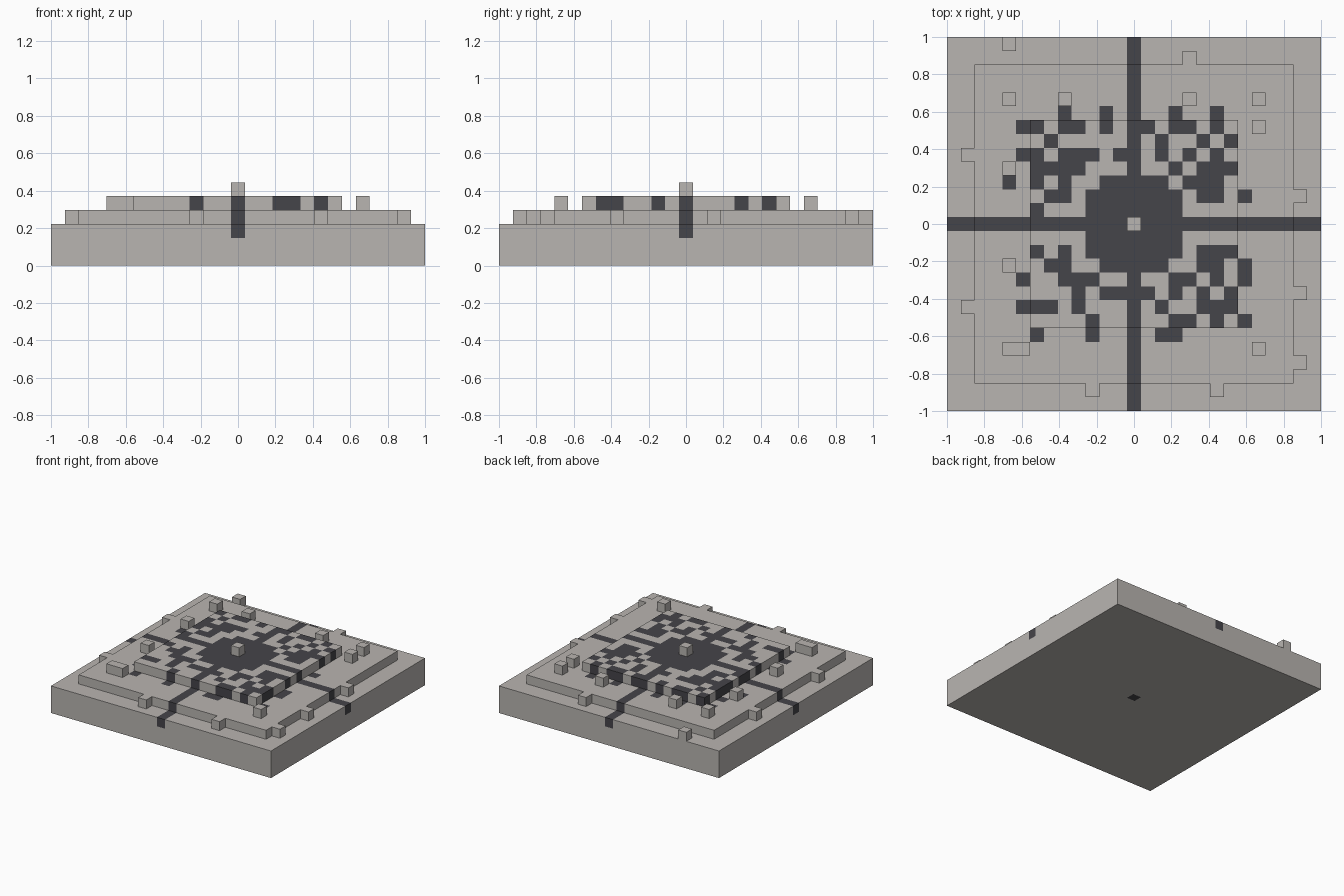
import bpy, bmesh
from mathutils import Vector

if "Cube" in bpy.data.objects:
    bpy.data.objects.remove(bpy.data.objects["Cube"], do_unlink=True)

CELLS = 27
U = 2 / CELLS          # one block
HALF = CELLS // 2


def material(name, rgb):
    m = bpy.data.materials.new(name)
    m.use_nodes = True
    colour = (*rgb, 1)
    m.diffuse_color = colour
    m.node_tree.nodes["Principled BSDF"].inputs["Base Color"].default_value = colour
    return m


STONE = material("pale stone", (0.485, 0.462, 0.44))
DARK = material("dark stone", (0.06, 0.058, 0.067))


def trace(paths):
    """Blocks touched by paths that run straight or diagonally."""
    cells = set()
    for path in paths:
        for a, b in zip(path, path[1:] or path):
            a, b = Vector(a), Vector(b)
            steps = int(max(abs(c) for c in b - a))
            for s in range(steps + 1):
                p = a.lerp(b, s / max(steps, 1))
                cells.add((round(p.x), round(p.y)))
    return cells


# Dark cross that reaches the edges, with a short bar near its front arm
cross = trace([[(-HALF, 0), (HALF, 0)], [(0, -HALF), (0, HALF)], [(-2, -5), (1, -5)]])

# Round dark pool in the middle
pool = {(i, j) for i in range(-3, 4) for j in range(-3, 4) if abs(i) + abs(j) < 6}

# Dark veins branching through each quarter
back_right_veins = trace([
    [(-8, 7), (-7, 7), (-5, 5), (-3, 5)],
    [(-5, 8), (-5, 7), (-4, 7)],
    [(-8, 5), (-7, 5), (-7, 3), (-6, 2), (-5, 2), (-5, 4)],
    [(-6, 4), (-4, 4)],
    [(-2, 8), (-2, 7)],
    [(-9, 3)], [(-7, 1)], [(-1, 5)],
])
back_left_veins = trace([
    [(1, 7), (2, 6), (2, 5), (4, 3), (6, 3), (6, 2), (5, 2)],
    [(3, 8), (3, 7), (4, 7), (7, 4), (5, 4)],
    [(6, 8), (6, 7), (7, 6)],
    [(4, 5)], [(8, 2)],
])
front_right_veins = trace([
    [(-7, -2), (-6, -3)],
    [(-5, -2), (-5, -4), (-3, -4)],
    [(-4, -5), (-4, -6)],
    [(-8, -6), (-6, -6)],
    [(-3, -7), (-3, -8)],
    [(-8, -4)], [(-7, -8)],
])
front_left_veins = trace([
    [(7, -2), (5, -2), (5, -3), (6, -3), (6, -4), (7, -5), (7, -6), (5, -6), (5, -5)],
    [(4, -4), (3, -4), (3, -5), (2, -6), (3, -7), (4, -7)],
    [(2, -8), (3, -8)],
    [(8, -3), (8, -4)],
    [(6, -7)], [(8, -7)],
])
dark = (cross | pool | back_right_veins | back_left_veins
        | front_right_veins | front_left_veins)


def finish(bm, name):
    mesh = bpy.data.meshes.new(name)
    bm.to_mesh(mesh)
    bm.free()
    mesh.materials.append(STONE)
    mesh.materials.append(DARK)
    bpy.context.collection.objects.link(bpy.data.objects.new(name, mesh))


def tier(name, reach, low, high, cells):
    """Square slab split into blocks; faces of the listed blocks are dark."""
    n = 2 * reach + 1
    bm = bmesh.new()
    bmesh.ops.create_grid(bm, x_segments=n, y_segments=n, size=n * U / 2)
    bmesh.ops.translate(bm, verts=bm.verts, vec=(0, 0, high * U))
    out = bmesh.ops.extrude_face_region(bm, geom=bm.faces[:], use_keep_orig=True)
    lower = [g for g in out["geom"] if isinstance(g, bmesh.types.BMVert)]
    bmesh.ops.translate(bm, verts=lower, vec=(0, 0, (low - high) * U))
    bmesh.ops.recalc_face_normals(bm, faces=bm.faces[:])
    bm.normal_update()
    for f in bm.faces:
        p = (f.calc_center_median() - f.normal * U / 2) / U
        f.material_index = int((round(p.x), round(p.y)) in cells)
    finish(bm, name)


def blocks(name, level, cells):
    """Loose single blocks standing on a tier."""
    bm = bmesh.new()
    for i, j in cells:
        made = bmesh.ops.create_cube(bm, size=U)
        bmesh.ops.translate(bm, verts=made["verts"],
                            vec=Vector((i, j, level + 0.5)) * U)
    finish(bm, name)


# Stepped platform
tier("foundation", HALF, 0, 2, {(0, 0)})
tier("base_top", HALF, 2, 3, dark)
tier("middle_step", 11, 3, 4, dark)
tier("upper_step", 7, 4, 5, dark)

# Scattered blocks and the centre stone
blocks("base_blocks", 3, [(-9, 13), (4, 12), (-12, 5), (-12, -6), (12, 2),
                          (12, -5), (12, -10), (-3, -12), (6, -12)])
blocks("step_blocks", 4, [(-9, 9), (-5, 9), (4, 9), (9, 9), (9, 7), (-9, 4),
                          (-9, -3), (-9, -9), (-8, -9), (9, -9)])
blocks("centre_stone", 5, [(0, 0)])
